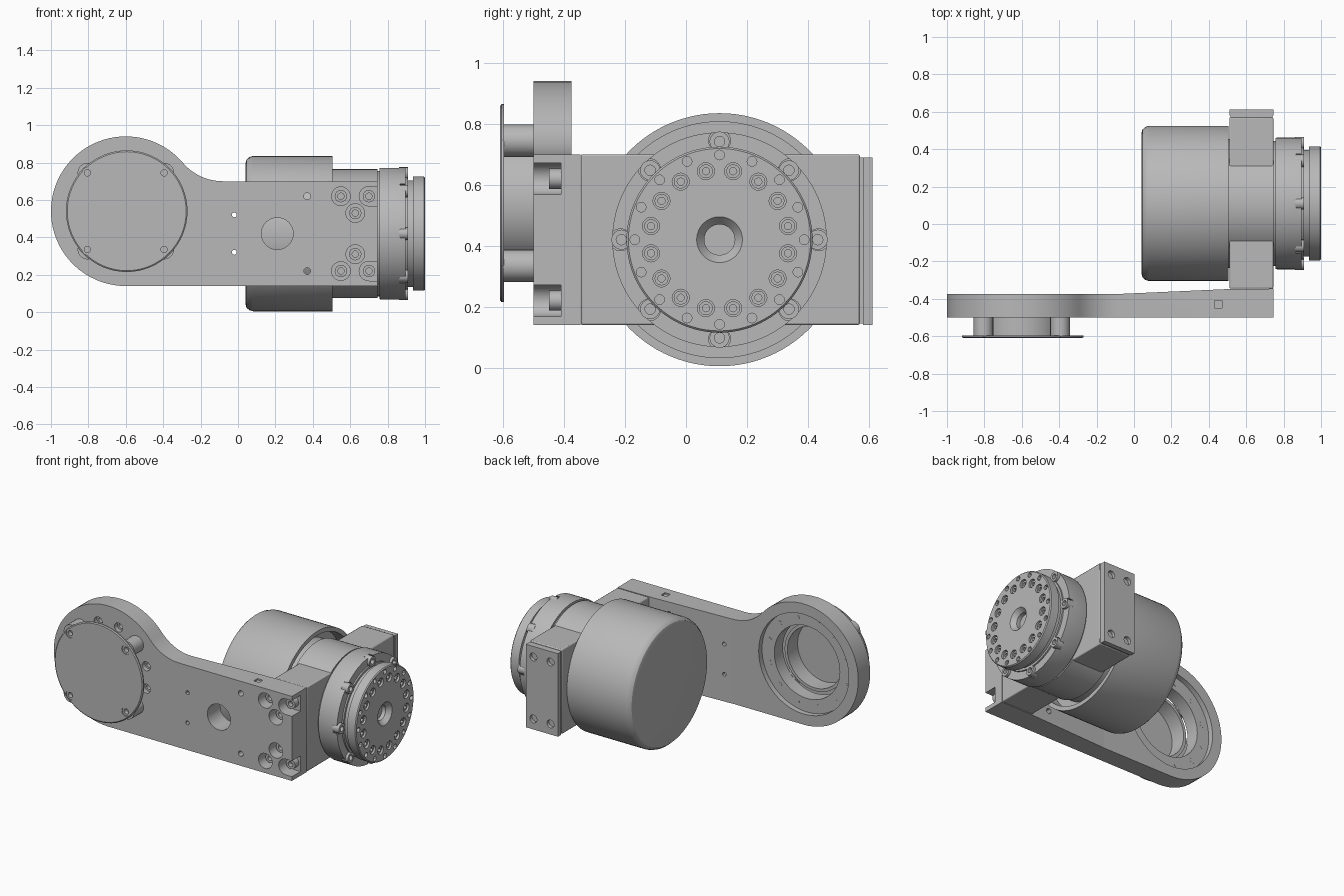
import bpy, bmesh, math
from mathutils import Vector, Matrix

if "Cube" in bpy.data.objects:
    bpy.data.objects.remove(bpy.data.objects["Cube"], do_unlink=True)

metal = bpy.data.materials.new("satin_grey")
metal.use_nodes = True
GREY = (0.48, 0.48, 0.48, 1)
metal.diffuse_color = GREY
metal.node_tree.nodes["Principled BSDF"].inputs["Base Color"].default_value = GREY

AXIS_Y, AXIS_Z = 0.11, 0.42      # motor axis, running along x
RING_X, RING_Z = -0.6, 0.54      # ring end of the arm, axis along y


def lathe(bm, profile, axis, center, seg=48, closed=False):
    """Revolve (position along axis, radius) points around the x or y axis."""
    c = Vector(center)
    d, r = (Vector((1, 0, 0)), Vector((0, 0, 1))) if axis == "x" else (Vector((0, 1, 0)), Vector((0, 0, 1)))
    vs = [bm.verts.new(c + d * a + r * b) for a, b in profile]
    pairs = list(zip(vs, vs[1:])) + ([(vs[-1], vs[0])] if closed else [])
    es = [bm.edges.new(p) for p in pairs]
    before = set(bm.verts) - set(vs)
    bmesh.ops.spin(bm, geom=vs + es, cent=c, axis=d, angle=math.tau, steps=seg)
    new = [v for v in bm.verts if v not in before]
    bmesh.ops.remove_doubles(bm, verts=new, dist=0.0002)


def rod(bm, axis, center, radius, a, b, seg=24):
    lathe(bm, [(a, 0), (a, radius), (b, radius), (b, 0)], axis, center, seg)


def box(bm, x, y, z):
    m = Matrix.Translation((sum(x) / 2, sum(y) / 2, sum(z) / 2)) @ Matrix.Diagonal(
        (x[1] - x[0], y[1] - y[0], z[1] - z[0], 1))
    bmesh.ops.create_cube(bm, size=1, matrix=m)


def prism(bm, points, offset):
    f = bm.faces.new([bm.verts.new(p) for p in points])
    ext = bmesh.ops.extrude_face_region(bm, geom=[f], use_keep_orig=True)
    bmesh.ops.translate(bm, vec=offset, verts=[g for g in ext["geom"] if isinstance(g, bmesh.types.BMVert)])


def finish(bm, name, bevel=0):
    bmesh.ops.recalc_face_normals(bm, faces=bm.faces)
    me = bpy.data.meshes.new(name)
    bm.to_mesh(me)
    bm.free()
    me.materials.append(metal)
    ob = bpy.data.objects.new(name, me)
    bpy.context.collection.objects.link(ob)
    if bevel:
        mod = ob.modifiers.new("bevel", "BEVEL")
        mod.width, mod.segments, mod.limit_method = bevel, 2, "ANGLE"
    return ob


def combine(ob, bm, operation="DIFFERENCE"):
    """Apply a boolean with a temporary tool shape."""
    tool = finish(bm, "tool")
    mod = ob.modifiers.new("boolean", "BOOLEAN")
    mod.object, mod.operation, mod.solver = tool, operation, "EXACT"
    bpy.context.view_layer.objects.active = ob
    bpy.ops.object.modifier_apply(modifier=mod.name)
    bpy.data.objects.remove(tool, do_unlink=True)


def smooth(ob):
    bpy.ops.object.select_all(action="DESELECT")
    ob.select_set(True)
    bpy.context.view_layer.objects.active = ob
    bpy.ops.object.shade_smooth_by_angle(angle=math.radians(30))


def around(n, radius, start=0):
    """Offsets evenly spaced on a circle."""
    for i in range(n):
        t = math.radians(start) + math.tau * i / n
        yield radius * math.cos(t), radius * math.sin(t)


# Arm plate: round end, fillet and straight bar
def arc(cx, cz, r, a, b, n):
    return [(cx + r * math.cos(math.radians(a + (b - a) * i / n)), -0.5,
             cz + r * math.sin(math.radians(a + (b - a) * i / n))) for i in range(n + 1)]

bm = bmesh.new()
outline = arc(-0.08, 0.983, 0.283, 270, 220.5, 12) + arc(RING_X, RING_Z, 0.4, 40, 270, 48)
prism(bm, outline + [(0.745, -0.5, 0.14), (0.745, -0.5, 0.7)], (0, 0.125, 0))
arm = finish(bm, "arm_plate")
bm = bmesh.new()
wedge = [(-0.08, -0.4), (0.745, -0.4), (0.745, -0.346), (0.5, -0.348), (-0.08, -0.374)]
prism(bm, [(x, y, 0.14) for x, y in wedge], (0, 0, 0.56))
combine(arm, bm, "UNION")

# Bearing seat through the round end, with its bolt circle
bm = bmesh.new()
lathe(bm, [(-0.6, 0), (-0.6, 0.24), (-0.41, 0.24), (-0.41, 0.33), (-0.3, 0.33), (-0.3, 0)],
      "y", (RING_X, 0, RING_Z), 64)
for dx, dz in around(12, 0.287, 15):
    lathe(bm, [(-0.6, 0), (-0.6, 0.03), (-0.47, 0.03), (-0.47, 0.018), (-0.409, 0.018), (-0.409, 0)],
          "y", (RING_X + dx, 0, RING_Z + dz), 16)
# Cable hole, pin holes, counterbores and end notches
rod(bm, "y", (0.21, 0, AXIS_Z), 0.085, -0.6, -0.3, 32)
for s in (-1, 1):
    rod(bm, "y", (-0.02, 0, AXIS_Z + s * 0.1), 0.013, -0.6, -0.3, 12)
    rod(bm, "y", (0.37, 0, AXIS_Z + s * 0.2), 0.018, -0.6, -0.3, 12)
    for x, dz in ((0.55, 0.2), (0.627, 0.11)):
        rod(bm, "y", (x, 0, AXIS_Z + s * dz), 0.05, -0.6, -0.41)
    z = AXIS_Z + s * 0.2
    pts = arc(0.7, z, 0.052, 90, 270, 12) + [(0.8, 0, z - 0.052), (0.8, 0, z + 0.052)]
    prism(bm, [(x, -0.6, pz) for x, y, pz in pts], (0, 0.19, 0))
box(bm, (0.43, 0.47), (-0.45, -0.41), (0.69, 0.75))
combine(arm, bm)
smooth(arm)

# Socket screws sunk in the arm counterbores
bm = bmesh.new()
SOCKET = [(0, 0), (0, 0.033), (-0.05, 0.033), (-0.05, 0.017), (-0.02, 0.017), (-0.02, 0)]
for s in (-1, 1):
    for x, dz in ((0.55, 0.2), (0.627, 0.11), (0.7, 0.2)):
        lathe(bm, SOCKET, "y", (x, -0.4, AXIS_Z + s * dz), 16)
smooth(finish(bm, "arm_screws"))

# Cover disc with screw holes, carried on a collar with corner lugs
LUGS = [(RING_X + sx * 0.205, RING_Z + sz * 0.205) for sx in (-1, 1) for sz in (-1, 1)]
bm = bmesh.new()
lathe(bm, [(-0.597, 0), (-0.597, 0.325), (-0.605, 0.325), (-0.61, 0.318), (-0.61, 0)],
      "y", (RING_X + 0.005, 0, RING_Z), 64)
cover = finish(bm, "cover_disc")
bm = bmesh.new()
for x, z in LUGS:
    lathe(bm, [(-0.7, 0), (-0.7, 0.03), (-0.59, 0.03), (-0.59, 0)], "y", (x, 0, z), 24)
combine(cover, bm)
smooth(cover)
bm = bmesh.new()
for x, z in LUGS:
    lathe(bm, SOCKET, "y", (x, -0.555, z), 16)
smooth(finish(bm, "cover_screws"))
bm = bmesh.new()
lathe(bm, [(-0.6, 0.2), (-0.6, 0.22), (-0.49, 0.22), (-0.49, 0.2)],
      "y", (RING_X, 0, RING_Z), 64, closed=True)
smooth(finish(bm, "cover_collar"))
bm = bmesh.new()
for x, z in LUGS:
    lathe(bm, [(-0.6, 0.032), (-0.6, 0.053), (-0.495, 0.053), (-0.495, 0.032)],
          "y", (x, 0, z), 20, closed=True)
smooth(finish(bm, "cover_lugs"))

# Bracket block joining the arm to the gearbox
bm = bmesh.new()
box(bm, (0.51, 0.745), (-0.345, 0.57), (0.14, 0.7))
smooth(finish(bm, "bracket_block", 0.006))
bm = bmesh.new()
box(bm, (0.515, 0.74), (0.56, 0.585), (0.145, 0.69))
smooth(finish(bm, "cap_spacer"))
bm = bmesh.new()
box(bm, (0.51, 0.745), (0.58, 0.612), (0.14, 0.69))
cap = finish(bm, "end_cap")
bm = bmesh.new()
for x in (0.565, 0.69):
    for s in (-1, 1):
        rod(bm, "y", (x, 0, 0.415 + s * 0.205), 0.026, 0.59, 0.7, 16)
combine(cap, bm)
smooth(cap)

# Motor cup: rounded closed back, open recessed front
CENTRE = (0, AXIS_Y, AXIS_Z)
bm = bmesh.new()
lathe(bm, [(0.04, 0), (0.04, 0.375), (0.045, 0.395), (0.06, 0.409), (0.08, 0.415), (0.505, 0.415),
           (0.505, 0.387), (0.42, 0.387), (0.42, 0)], "x", CENTRE, 96)
motor = finish(bm, "motor_housing")
smooth(motor)

# Gearbox body and stepped flange
bm = bmesh.new()
lathe(bm, [(0.41, 0), (0.41, 0.33), (0.5, 0.33), (0.5, 0.345), (0.745, 0.345), (0.745, 0.335), (0.757, 0.335),
           (0.757, 0.35), (0.765, 0.352), (0.895, 0.352), (0.895, 0.3), (0.905, 0.3), (0.905, 0.285),
           (0.94, 0.285), (0.94, 0)], "x", CENTRE, 96)
flange = finish(bm, "gearbox_flange")
bm = bmesh.new()
for dy, dz in around(8, 0.325):
    rod(bm, "x", (0, AXIS_Y + dy, AXIS_Z + dz), 0.036, 0.865, 0.95, 16)
combine(flange, bm)
smooth(flange)
bm = bmesh.new()
for dy, dz in around(8, 0.322):
    lathe(bm, [(-a, r) for a, r in SOCKET], "x", (0.855, AXIS_Y + dy, AXIS_Z + dz), 16)
bmesh.ops.translate(bm, vec=(0.005, 0, 0), verts=bm.verts)
smooth(finish(bm, "flange_screws"))

# Output disc with hollow centre and two bolt circles
bm = bmesh.new()
lathe(bm, [(0.935, 0), (0.935, 0.305), (0.994, 0.305), (1.0, 0.299), (1.0, 0.075), (0.97, 0.05),
           (0.945, 0.05), (0.945, 0)], "x", CENTRE, 96)
disc = finish(bm, "output_disc")
bm = bmesh.new()
for dy, dz in around(16, 0.229, 11.25):
    rod(bm, "x", (0, AXIS_Y + dy, AXIS_Z + dz), 0.028, 0.965, 1.1, 16)
for dy, dz in around(16, 0.278):
    rod(bm, "x", (0, AXIS_Y + dy, AXIS_Z + dz), 0.016, 0.965, 1.1, 12)
combine(disc, bm)
smooth(disc)
bm = bmesh.new()
for dy, dz in around(16, 0.229, 11.25):
    lathe(bm, [(0.96, 0), (0.96, 0.023), (0.99, 0.023), (0.99, 0.012), (0.972, 0.012), (0.972, 0)],
          "x", (0, AXIS_Y + dy, AXIS_Z + dz), 12)
smooth(finish(bm, "output_bolts"))
